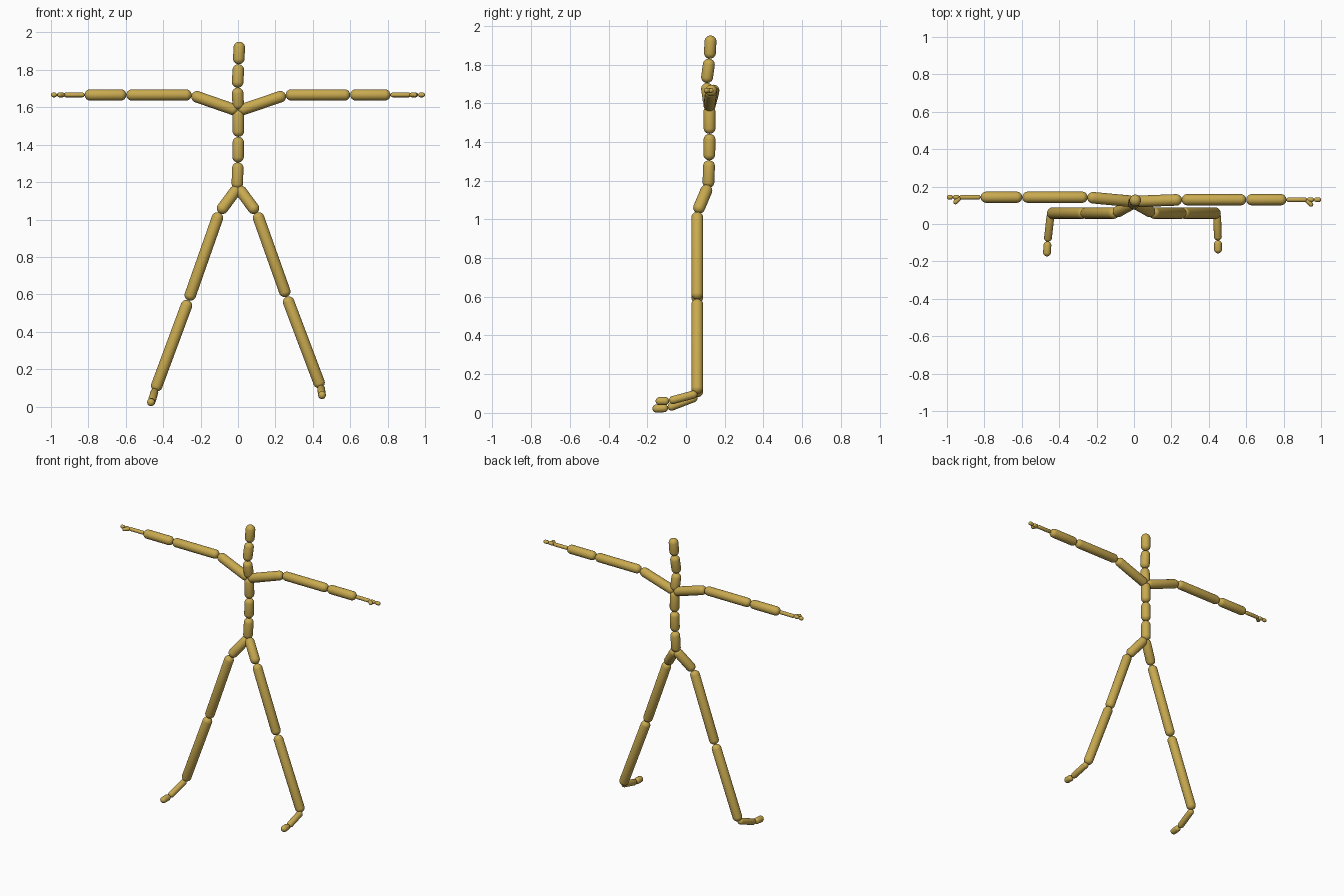
import bpy
import bmesh
import math
from mathutils import Vector

cube = bpy.data.objects.get("Cube")
if cube:
    bpy.data.objects.remove(cube, do_unlink=True)

# Single golden material
gold = bpy.data.materials.new("gold")
gold.use_nodes = True
colour = (0.58, 0.40, 0.08, 1)
gold.diffuse_color = colour
gold.node_tree.nodes["Principled BSDF"].inputs["Base Color"].default_value = colour

SEGMENTS, RINGS = 20, 13


def capsule(name, start, end, radius):
    """Round-ended rod that spans exactly from start to end."""
    start, end = Vector(start), Vector(end)
    axis = end - start
    half = max(axis.length / 2 - radius, 0)
    bm = bmesh.new()
    bmesh.ops.create_uvsphere(bm, u_segments=SEGMENTS, v_segments=RINGS, radius=radius)
    # Pull the two halves of the sphere apart
    for v in bm.verts:
        v.co.z += math.copysign(half, v.co.z)
    for f in bm.faces:
        f.smooth = True
    mesh = bpy.data.meshes.new(name)
    bm.to_mesh(mesh)
    bm.free()
    mesh.materials.append(gold)
    obj = bpy.data.objects.new(name, mesh)
    obj.location = (start + end) / 2
    obj.rotation_mode = 'QUATERNION'
    obj.rotation_quaternion = axis.to_track_quat('Z', 'Y')
    bpy.context.collection.objects.link(obj)


def chain(names, joints, radii):
    """One capsule between each pair of neighbouring joints."""
    for name, a, b, r in zip(names, joints, joints[1:], radii):
        capsule(name, a, b, r)


BODY, FOOT, HAND = 0.031, 0.021, 0.0125

# Spine, neck and head
chain(
    ["lower_spine", "middle_spine", "upper_spine", "lower_neck", "upper_neck", "head"],
    [(-0.005, 0.115, 1.163), (0, 0.12, 1.305), (0.002, 0.122, 1.442), (0.002, 0.121, 1.587),
     (-0.003, 0.105, 1.705), (0.003, 0.122, 1.83), (0.008, 0.128, 1.95)],
    [BODY] * 6)

ARM = ["collar", "upper_arm", "forearm", "hand", "finger", "fingertip"]
ARM_RADII = [BODY, 0.03, 0.03, HAND, HAND, HAND]
LEG = ["hip", "thigh", "shin", "foot", "toe"]
LEG_RADII = [BODY, BODY, BODY, FOOT, FOOT]
ARM_Z = 1.666

# Reach of each arm: collar end, elbow, wrist, knuckle, finger joint, tip
arms = {
    "left": (1, 0.130, [0.255, 0.6, 0.815, 0.925, 0.963, 1.0]),
    "right": (-1, 0.143, [0.248, 0.597, 0.82, 0.933, 0.968, 1.0]),
}
for side, (sign, y, reach) in arms.items():
    joints = [(0, 0.12, 1.58)] + [(sign * x, y, ARM_Z) for x in reach]
    chain([f"{side}_{n}" for n in ARM], joints, ARM_RADII)
    knuckle = sign * reach[3]
    capsule(f"{side}_thumb", (knuckle - sign * 0.005, y, ARM_Z),
            (knuckle + sign * 0.03, y - 0.034, ARM_Z), HAND)

# Legs: pelvis, hip, knee, ankle, ball of foot, toe tip
legs = {
    "left": [(0, 0.115, 1.172), (0.1, 0.058, 1.037), (0.26, 0.058, 0.587),
             (0.444, 0.058, 0.1), (0.449, -0.087, 0.061), (0.449, -0.157, 0.061)],
    "right": [(0, 0.115, 1.172), (-0.1, 0.058, 1.037), (-0.265, 0.058, 0.568),
              (-0.445, 0.058, 0.083), (-0.462, -0.093, 0.025), (-0.466, -0.173, 0.022)],
}
for side, joints in legs.items():
    chain([f"{side}_{n}" for n in LEG], joints, LEG_RADII)
